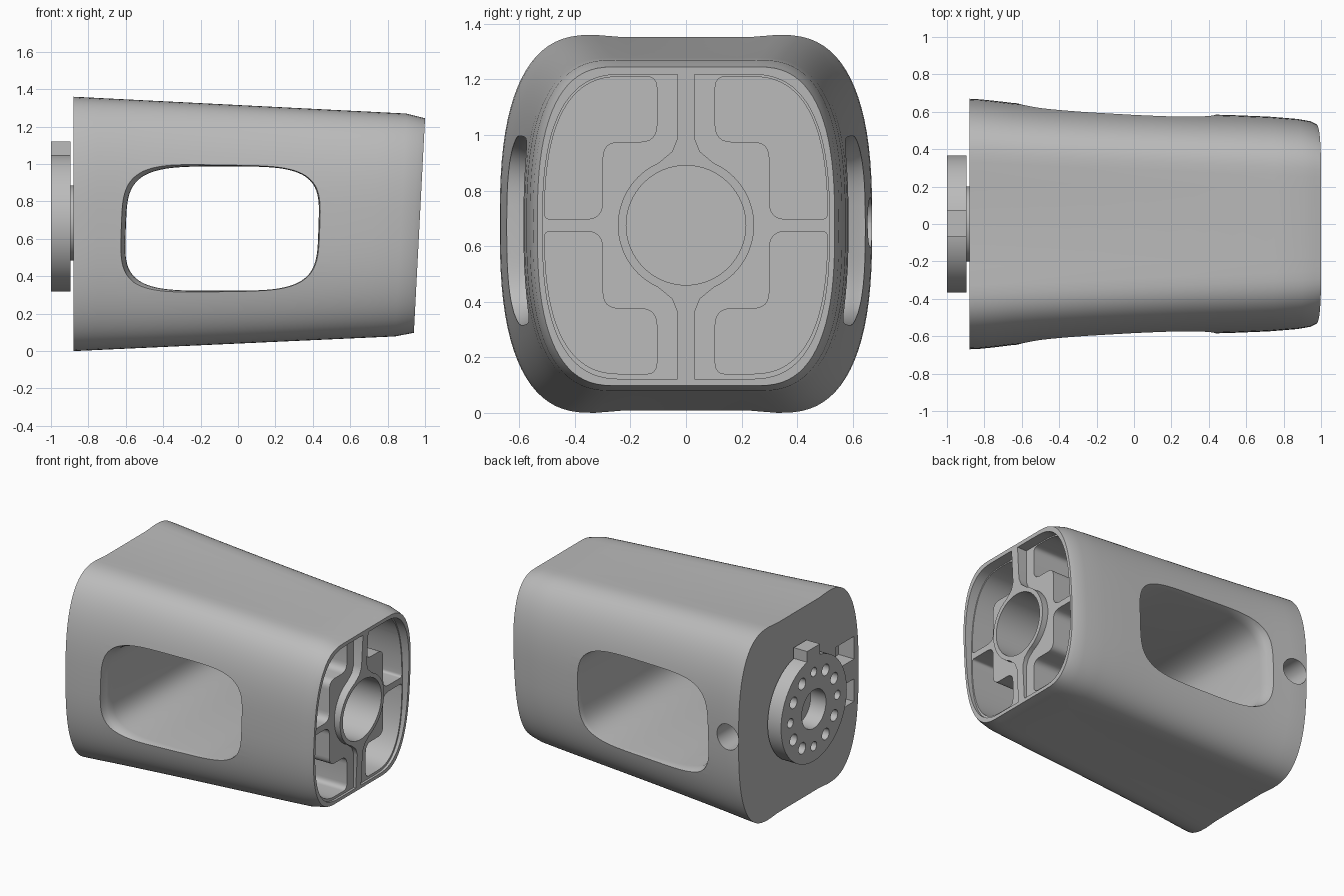
import bpy, bmesh
from math import sin, cos, pi, radians
from mathutils import Vector

if "Cube" in bpy.data.objects:
    bpy.data.objects.remove(bpy.data.objects["Cube"])

GREY = (0.5, 0.5, 0.5, 1)
mat = bpy.data.materials.new("plain grey")
mat.use_nodes = True
mat.diffuse_color = GREY
mat.node_tree.nodes["Principled BSDF"].inputs["Base Color"].default_value = GREY

MID = 0.675  # height of the long axis


def loft(name, rings):
    """Closed solid through a series of rings with equal point counts."""
    bm = bmesh.new()
    vs = [[bm.verts.new(p) for p in r] for r in rings]
    n = len(vs[0])
    for a, b in zip(vs, vs[1:]):
        for i in range(n):
            j = (i + 1) % n
            bm.faces.new((a[i], a[j], b[j], b[i]))
    bm.faces.new(vs[0][::-1])
    bm.faces.new(vs[-1])
    bmesh.ops.recalc_face_normals(bm, faces=bm.faces)
    mesh = bpy.data.meshes.new(name)
    bm.to_mesh(mesh)
    bm.free()
    mesh.materials.append(mat)
    ob = bpy.data.objects.new(name, mesh)
    bpy.context.collection.objects.link(ob)
    return ob


def prism(name, outline, x0, x1):
    return loft(name, [[(x, y, z) for y, z in outline] for x in (x0, x1)])


def circle(r, y=0, z=MID, n=64):
    return [(y + r * cos(2 * pi * i / n), z + r * sin(2 * pi * i / n)) for i in range(n)]


def box(y0, y1, z0, z1):
    return [(y0, z0), (y1, z0), (y1, z1), (y0, z1)]


def rounded(pts, r):
    """Round every corner of an open path, keeping its end points."""
    out = [pts[0]]
    for a, b, c in zip(pts, pts[1:], pts[2:]):
        a, b, c = Vector(a), Vector(b), Vector(c)
        p = b + (a - b).normalized() * r
        q = b + (c - b).normalized() * r
        for k in range(7):
            t = k / 6
            out.append(tuple(p * (1 - t) ** 2 + b * 2 * t * (1 - t) + q * t * t))
    return out + [pts[-1]]


def apply_boolean(ob, tool, operation="DIFFERENCE"):
    tool.hide_render = True
    mod = ob.modifiers.new("cut", "BOOLEAN")
    mod.operation, mod.solver, mod.object = operation, "EXACT", tool
    bpy.context.view_layer.objects.active = ob
    bpy.ops.object.modifier_apply(modifier=mod.name)
    bpy.data.objects.remove(tool)


def smooth(ob):
    bpy.ops.object.select_all(action="DESELECT")
    ob.select_set(True)
    bpy.context.view_layer.objects.active = ob
    bpy.ops.object.shade_smooth_by_angle(angle=radians(32))


def half_section(half, flat, bottom, top, dip=0.0, n=2.65, steps=40):
    """Right half of the soft square section, from bottom to top."""
    mid, h = (top + bottom) / 2, (top - bottom) / 2
    pts = [(flat * 0.7, bottom + dip)]
    for k in range(steps + 1):
        t = pi * (k / steps - 0.5)
        c, s = max(cos(t), 0) ** (2 / n), abs(sin(t)) ** (2 / n)
        pts.append((flat + (half - flat) * c, mid + h * s * (1 if t > 0 else -1)))
    return pts + [(flat * 0.7, top - dip)]


# Tapered body: station, half width
WIDTHS = [(-0.88, 0.67), (-0.82, 0.667), (-0.75, 0.66), (-0.65, 0.648), (-0.5, 0.634),
          (-0.25, 0.617), (0, 0.603), (0.3, 0.59), (0.42, 0.586), (0.58, 0.581),
          (0.75, 0.574), (0.9, 0.562), (0.97, 0.55), (1.0, 0.535)]
rings = []
for x, half in WIDTHS:
    u = (x + 0.88) / 1.88
    nose = max(0, x - 0.9)
    top, bottom = 1.36 - 0.095 * u - 0.2 * nose, 0.083 * u + 0.15 * nose
    right = half_section(half, 0.33 - 0.08 * u, bottom, top, 0.008 * (1 - u))
    ring = right + [(-y, z) for y, z in reversed(right)]
    rings.append([(x + 0.052 * u * (z - top), y, z) for y, z in ring])
body = loft("body", rings)

# Side to side window with softened rims
window = []
for y, grow in ((-0.8, 0.05), (-0.62, 0.02), (-0.595, 0.01), (-0.57, 0.003), (-0.54, 0),
                (0.54, 0), (0.57, 0.003), (0.595, 0.01), (0.62, 0.02), (0.8, 0.05)):
    ring = []
    for i in range(96):
        c, s = cos(2 * pi * i / 96), sin(2 * pi * i / 96)
        px = abs(c) ** 0.5 * (1 if c > 0 else -1)
        pz = abs(s) ** 0.5 * (1 if s > 0 else -1)
        ring.append((-0.085 + (0.515 + grow) * px + 0.012 * pz, y, 0.655 + (0.332 + grow) * pz))
    window.append(ring)
apply_boolean(body, loft("window_cutter", window))

# Open end: shallow halves around the rib and ring, deep corner pockets
pocket = half_section(0.516, 0.22, 0.122, 1.218)
corner = half_section(0.509, 0.22, 0.13, 1.21)
for side in (1, -1):
    arc = [(0.245 * cos(a), MID + 0.245 * sin(a))
           for a in (radians(66 - 132 * k / 32) for k in range(33))]
    inner = [(0.03, 1.218), (0.03, 0.99), (0.05, 0.94)] + arc
    inner += [(0.05, 0.41), (0.03, 0.36), (0.03, 0.122)]
    outline = [(side * y, z) for y, z in pocket + inner]
    apply_boolean(body, prism("shallow_cutter", outline, 0.925, 1.2))

    outer = [(y, z) for y, z in corner if y > 0.16 and z > 0.72]
    step = rounded([(0.105, 1.1), (0.105, 0.975), (0.3, 0.975),
                    (0.3, 0.697), (0.42, 0.697)], 0.06)
    start = rounded([(0.42, 0.697), (0.508, 0.697), outer[0]], 0.02)[1:-1]
    end = rounded([outer[-1], (0.105, 1.21), (0.105, 1.1)], 0.04)[1:-1]
    for up in (1, -1):
        outline = [(side * y, MID + up * (z - MID))
                   for y, z in start + outer + end + step]
        apply_boolean(body, prism("corner_cutter", outline, 0.57, 1.2))
apply_boolean(body, prism("bore_cutter", circle(0.215), 0.52, 1.2))

# Blind side hole and two slots in the closed end
hole = [[(-0.79 + u, y, z) for u, z in circle(0.09, 0, 0.685, 40)] for y in (0.4, 0.8)]
apply_boolean(body, loft("side_hole_cutter", hole))
for z0, z1 in ((0.77, 0.93), (0.47, 0.63)):
    apply_boolean(body, prism("slot_cutter", box(-0.62, -0.42, z0, z1), -1, -0.76))
smooth(body)

# Mounting flange with index tab and bolt holes
CENTRE = 0.685
flange = prism("mounting_flange", circle(0.367, 0, CENTRE, 96), -1, -0.895)
apply_boolean(flange, prism("index_tab", box(-0.068, 0.075, 0.95, 1.12), -1, -0.895), "UNION")
apply_boolean(flange, prism("centre_cutter", circle(0.135, 0, CENTRE), -1.1, -0.8))
for i in range(12):
    a = 2 * pi * i / 12
    r = 0.04 if i % 3 else 0.032
    spot = circle(r, 0.262 * cos(a), CENTRE + 0.262 * sin(a), 24)
    apply_boolean(flange, prism("bolt_cutter", spot, -1.1, -0.8))
smooth(flange)

# Short neck between flange and body
neck = prism("neck", circle(0.2, 0, CENTRE), -0.9, -0.87)
apply_boolean(neck, prism("neck_cutter", circle(0.135, 0, CENTRE), -1, -0.8))
smooth(neck)
